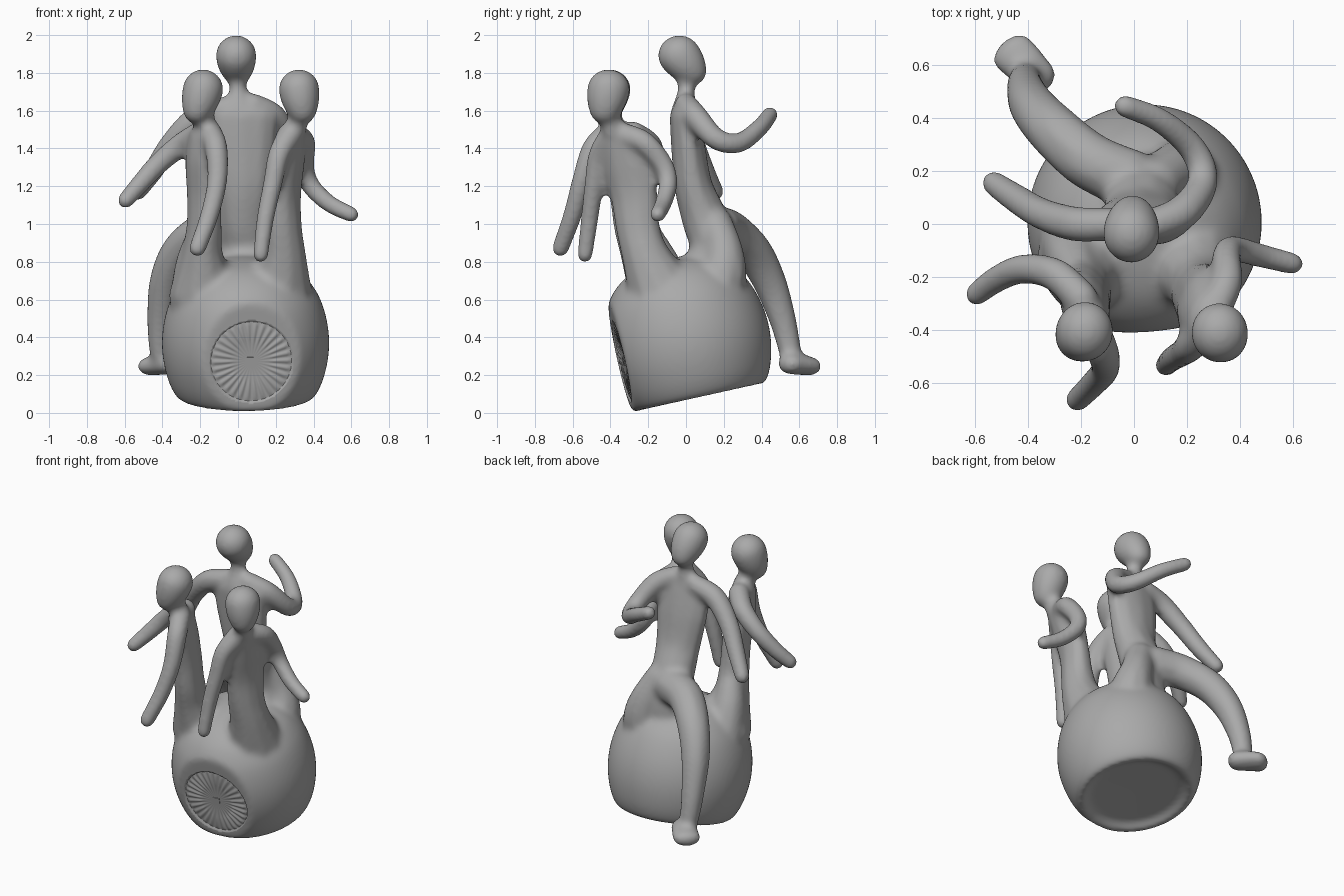
import bpy, bmesh, math
from mathutils import Vector, Matrix

if "Cube" in bpy.data.objects:
    bpy.data.objects.remove(bpy.data.objects["Cube"])

clay = bpy.data.materials.new("grey clay")
clay.diffuse_color = (0.4, 0.4, 0.4, 1)
clay.use_nodes = True
clay.node_tree.nodes["Principled BSDF"].inputs["Base Color"].default_value = clay.diffuse_color

# Leaning frame of the vessel, and the flat front turned slightly sideways
TILT = Matrix.Translation((0.04, 0.07, 0.08)) @ Matrix.Rotation(math.radians(12.5), 4, 'X')
FACE = Matrix.Rotation(math.radians(5), 4, 'Z')
FRONT = -0.362
bm = bmesh.new()


def add_object(name, mesh_bm):
    me = bpy.data.meshes.new(name)
    mesh_bm.to_mesh(me)
    mesh_bm.free()
    me.materials.append(clay)
    ob = bpy.data.objects.new(name, me)
    bpy.context.collection.objects.link(ob)
    return ob


def spline(p0, p1, p2, p3, t):
    return [0.5 * (2 * b + (c - a) * t + (2 * a - 5 * b + 4 * c - d) * t * t
                   + (3 * b - a - 3 * c + d) * t ** 3) for a, b, c, d in zip(p0, p1, p2, p3)]


def limb(points, turn=0):
    """Soft rounded limb through (x, y, z, rx[, ry]) points."""
    pts = [tuple(p) if len(p) == 5 else tuple(p) + (p[3],) for p in points]
    ext = [pts[0]] + pts + [pts[-1]]
    rot = Matrix.Rotation(math.radians(turn), 4, 'Z')
    for i in range(len(pts) - 1):
        gap = (Vector(pts[i][:3]) - Vector(pts[i + 1][:3])).length
        n = max(2, math.ceil(gap / (0.3 * min(pts[i][3:] + pts[i + 1][3:]))))
        for k in range(n + (i == len(pts) - 2)):
            x, y, z, rx, ry = spline(*ext[i:i + 4], k / n)
            m = Matrix.Translation((x, y, z)) @ rot @ Matrix.Diagonal((rx, ry, min(rx, ry), 1))
            bmesh.ops.create_icosphere(bm, subdivisions=2, radius=1, matrix=m)


def head(crown, chin):
    """Egg-shaped head narrowing from crown to chin."""
    for k in range(7):
        t = k / 6
        r = .109 - .031 * t ** 1.8
        m = Matrix.Translation(Vector(crown).lerp(Vector(chin), t)) @ Matrix.Diagonal((r, r * 1.05, r, 1))
        bmesh.ops.create_icosphere(bm, subdivisions=3, radius=1, matrix=m)


# Vessel: lathed profile with recessed base, front sliced flat
wall = [(.35, 0), (.378, .03), (.41, .1), (.435, .2), (.443, .3), (.434, .4), (.408, .5),
        (.37, .58), (.305, .66), (.21, .72), (.1, .748), (0, .755)]
ends = [wall[0]] + wall + [wall[-1]]
profile = [(0, .035), (.29, .03), (.325, 0)]
profile += [spline(*ends[i:i + 4], k / 4) for i in range(len(wall) - 1) for k in range(4)] + [wall[-1]]
v = bmesh.new()
vs = [v.verts.new((r, 0, h)) for r, h in profile]
es = [v.edges.new(p) for p in zip(vs, vs[1:])]
bmesh.ops.spin(v, geom=vs + es, axis=(0, 0, 1), cent=(0, 0, 0), angle=math.tau, steps=96)
bmesh.ops.remove_doubles(v, verts=v.verts, dist=1e-4)
bmesh.ops.bisect_plane(v, geom=v.verts[:] + v.edges[:] + v.faces[:], plane_co=FACE @ Vector((0, FRONT, 0)),
                       plane_no=FACE @ Vector((0, -1, 0)), clear_outer=True)
bmesh.ops.holes_fill(v, edges=[e for e in v.edges if e.is_boundary])
bmesh.ops.recalc_face_normals(v, faces=v.faces)
v.transform(TILT)
tmp = bpy.data.meshes.new("tmp")
v.to_mesh(tmp)
v.free()
bm.from_mesh(tmp)
bpy.data.meshes.remove(tmp)

# Rear seated figure
head((-.01, -.035, 1.892), (-.005, .03, 1.81))
limb([(0, .0, 1.78, .05), (0, 0, 1.69, .05), (0, -.01, 1.6, .1, .07)])
limb([(.02, -.01, 1.57, .19, .078), (.02, .01, 1.42, .185, .092), (.03, .04, 1.2, .155, .105),
      (.03, .1, 1.02, .145, .125), (.05, .14, .86, .15, .125), (.06, .1, .68, .2, .17)])
limb([(.08, 0, 1.63, .065), (.19, .05, 1.57, .068), (.26, .16, 1.45, .06), (.225, .28, 1.43, .056),
      (.1, .39, 1.51, .05), (-.035, .445, 1.58, .046)])
limb([(-.08, 0, 1.61, .065), (-.22, 0, 1.56, .07), (-.35, .04, 1.43, .063),
      (-.45, .1, 1.28, .057), (-.53, .155, 1.17, .049)])
limb([(-.02, .17, .98, .12), (-.17, .24, .96, .112), (-.3, .35, .86, .104), (-.38, .44, .7, .092),
      (-.41, .51, .5, .075), (-.41, .55, .33, .063), (-.39, .56, .27, .062)])
limb([(-.36, .55, .26, .075, .058), (-.42, .61, .255, .086, .057), (-.462, .65, .247, .09, .053)], 42)
limb([(.08, .15, 1.0, .1), (.15, .2, .86, .105), (.18, .19, .72, .135), (.15, .12, .56, .18)])

# Front figure on the -x side
head((-.185, -.405, 1.712), (-.215, -.43, 1.605))
limb([(-.18, -.4, 1.58, .05), (-.17, -.38, 1.5, .065)])
limb([(-.18, -.35, 1.46, .08, .115), (-.185, -.32, 1.33, .092, .14), (-.18, -.285, 1.15, .09, .13),
      (-.18, -.26, .98, .093, .13), (-.19, -.21, .82, .115, .14), (-.18, -.12, .62, .19)], 18)
limb([(-.2, -.28, 1.48, .068), (-.3, -.19, 1.42, .065), (-.42, -.17, 1.32, .059),
      (-.52, -.21, 1.21, .053), (-.595, -.265, 1.125, .047)])
limb([(-.15, -.4, 1.49, .065), (-.115, -.49, 1.4, .064), (-.11, -.55, 1.23, .057),
      (-.15, -.6, 1.05, .053), (-.215, -.665, .87, .048)])
limb([(-.2, -.2, .95, .07), (-.23, -.13, .77, .11), (-.22, -.06, .55, .15)])

# Front figure on the +x side
head((.323, -.41, 1.712), (.34, -.43, 1.605))
limb([(.33, -.4, 1.58, .05), (.3, -.39, 1.5, .065)])
limb([(.28, -.35, 1.46, .08, .115), (.26, -.31, 1.33, .09, .145), (.245, -.275, 1.15, .087, .135),
      (.24, -.255, .98, .1, .125), (.24, -.21, .82, .125, .135), (.21, -.12, .62, .19)], -18)
limb([(.27, -.4, 1.46, .068), (.215, -.46, 1.36, .061), (.185, -.485, 1.22, .055),
      (.145, -.51, 1.03, .05), (.12, -.535, .835, .044)])
limb([(.3, -.33, 1.47, .068), (.35, -.22, 1.43, .063), (.35, -.12, 1.31, .057), (.38, -.095, 1.21, .053),
      (.48, -.12, 1.11, .049), (.6, -.15, 1.05, .045)])

# Fuse everything into one soft clay surface, filling the creases
sculpture = add_object("clay_vessel_with_figures", bm)
bpy.context.view_layer.objects.active = sculpture
sculpture.select_set(True)


def modify(kind, **settings):
    mod = sculpture.modifiers.new("step", kind)
    for key, value in settings.items():
        setattr(mod, key, value)
    bpy.ops.object.modifier_apply(modifier=mod.name)


GROW = 0.02
for offset in (GROW, -GROW, 0):
    modify('REMESH', mode='VOXEL', voxel_size=0.012)
    modify('SMOOTH', factor=0.5, iterations=4 if offset else 8)
    if offset:
        modify('DISPLACE', strength=offset, mid_level=0)

# Round recess in the flat front
DISC = TILT @ FACE @ Matrix.Translation((0, FRONT, .275)) @ Matrix.Rotation(math.radians(90), 4, 'X')
c = bmesh.new()
bmesh.ops.create_cone(c, cap_ends=True, segments=64, radius1=.212, radius2=.232, depth=.03, matrix=DISC)
cutter = add_object("recess_cutter", c)
cutter.hide_render = True
modify('BOOLEAN', operation='DIFFERENCE', object=cutter, solver='EXACT')
bpy.data.objects.remove(cutter)
bpy.ops.object.shade_smooth_by_angle(angle=math.radians(60))

# Rayed medallion in the recess
d = bmesh.new()
RAYS, SEG = 30, 180
rings = []
for r, amp in [(.03, 0), (.09, 0), (.12, .006), (.19, .008), (.21, .002), (.217, 0)]:
    ring = []
    for i in range(SEG):
        a = math.tau * i / SEG
        ring.append(d.verts.new((r * math.cos(a), r * math.sin(a), -.012 + amp * (1 + math.cos(RAYS * a)) / 2)))
    rings.append(ring)
for a, b in zip(rings, rings[1:]):
    for i in range(SEG):
        j = (i + 1) % SEG
        d.faces.new((a[i], b[i], b[j], a[j]))
d.faces.new(rings[0][::1])
bmesh.ops.create_cube(d, size=1, matrix=Matrix.Translation((0, 0, -.012)) @ Matrix.Diagonal((.045, .045, .006, 1)))
d.transform(DISC)
medallion = add_object("rayed_medallion", d)
bpy.ops.object.select_all(action='DESELECT')
medallion.select_set(True)
bpy.context.view_layer.objects.active = medallion
bpy.ops.object.shade_smooth_by_angle(angle=math.radians(60))
